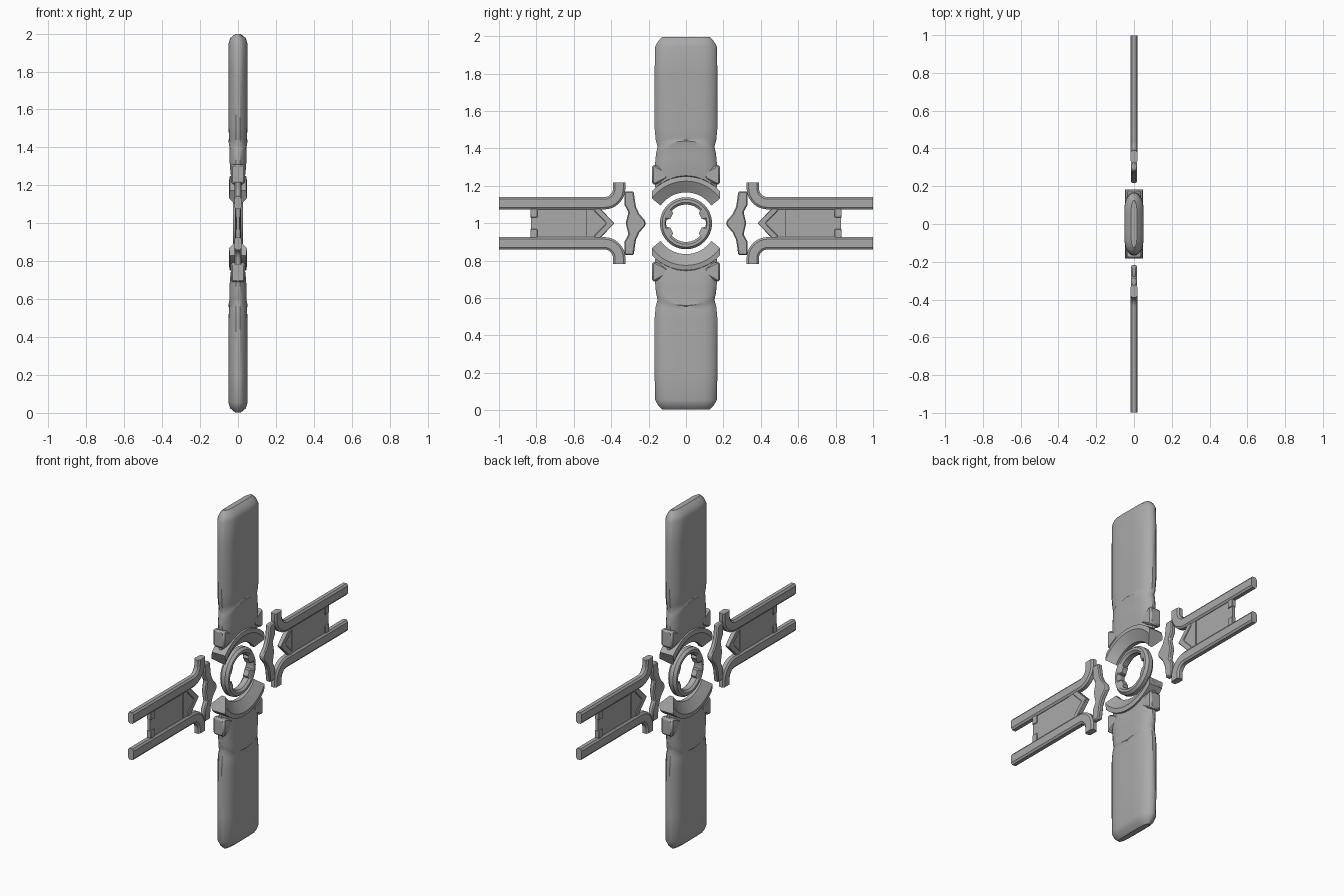
import bpy, bmesh, math
from mathutils import Vector

cube = bpy.data.objects.get("Cube")
if cube:
    bpy.data.objects.remove(cube)

grey = bpy.data.materials.new("mid grey")
grey.use_nodes = True
grey.diffuse_color = (0.4, 0.4, 0.4, 1)
grey.node_tree.nodes["Principled BSDF"].inputs["Base Color"].default_value = (0.4, 0.4, 0.4, 1)


def finish(name, bm, angle=30, bevel=0):
    """Turn a bmesh centred on the hub into a shaded object."""
    bmesh.ops.recalc_face_normals(bm, faces=bm.faces)
    bmesh.ops.translate(bm, verts=bm.verts, vec=(0, 0, 1))
    mesh = bpy.data.meshes.new(name)
    bm.to_mesh(mesh)
    bm.free()
    ob = bpy.data.objects.new(name, mesh)
    bpy.context.collection.objects.link(ob)
    mesh.materials.append(grey)
    if bevel:
        mod = ob.modifiers.new("edge", "BEVEL")
        mod.width = bevel
        mod.segments = 1
        mod.limit_method = "ANGLE"
    bpy.ops.object.select_all(action="DESELECT")
    ob.select_set(True)
    bpy.context.view_layer.objects.active = ob
    bpy.ops.object.shade_smooth_by_angle(angle=math.radians(angle))
    return ob


def loft(name, sections, closed=False, angle=30):
    """Skin a row of closed cross-sections."""
    bm = bmesh.new()
    rings = [[bm.verts.new(p) for p in s] for s in sections]
    pairs = list(zip(rings, rings[1:]))
    if closed:
        pairs.append((rings[-1], rings[0]))
    else:
        bm.faces.new(rings[0])
        bm.faces.new(rings[-1])
    for a, b in pairs:
        for i in range(len(a)):
            j = (i + 1) % len(a)
            bm.faces.new((a[i], a[j], b[j], b[i]))
    return finish(name, bm, angle)


def plate(name, outline, half, s=1, bevel=0.004):
    """Flat plate in the y-z plane; s flips it to the other side."""
    bm = bmesh.new()
    face = bm.faces.new([bm.verts.new((-half, s * y, z)) for y, z in outline])
    out = bmesh.ops.extrude_face_region(bm, geom=[face])
    moved = [g for g in out["geom"] if isinstance(g, bmesh.types.BMVert)]
    bmesh.ops.translate(bm, verts=moved, vec=(2 * half, 0, 0))
    return finish(name, bm, bevel=bevel)


def mirror_z(half_outline):
    return half_outline + [(y, -z) for y, z in reversed(half_outline) if z]


# Blade: rows of height, half width, half thickness and upward bow
ACROSS = [(-1, .22), (-.93, .5), (-.8, .82), (-.6, .98), (-.3, 1), (0, 1),
          (.3, 1), (.6, .98), (.8, .82), (.93, .5), (1, .22)]
BLADE = [(.19, .165, .036, .065), (.26, .165, .043, .05), (.32, .165, .046, .04),
         (.375, .16, .046, .04), (.395, .155, .05, .045), (.41, .152, .046, .035),
         (.445, .162, .048, .015), (.51, .168, .05, 0), (.8, .168, .05, 0),
         (.945, .165, .05, 0), (.975, .148, .042, 0), (.997, .125, .016, 0)]


def blade(name, s):
    rows = []
    for z, w, t, bow in BLADE:
        front = [(t * k, f * w, s * (z + bow * (1 - f * f))) for f, k in ACROSS]
        rows.append(front + [(-x, y, h) for x, y, h in reversed(front)])
    loft(name, rows, angle=40)


# Crescent collar: a revolved wedge with its ends cut straight
def crescent(name, s):
    profile = [(.165, .012), (.225, .047), (.25, .043)]
    profile += [(r, -x) for r, x in reversed(profile)]
    rows = []
    for i in range(25):
        row = []
        for r, x in profile:
            start = max(math.radians(35), math.acos(min(1, .182 / r)))
            a = start + (math.pi - 2 * start) * i / 24
            row.append((x, r * math.cos(a), s * r * math.sin(a)))
        rows.append(row)
    loft(name, rows)


for label, s in (("upper", 1), ("lower", -1)):
    blade(label + "_blade", s)
    crescent(label + "_crescent", s)
    for side, k in (("left", 1), ("right", -1)):
        lug = [(.183, .31), (.165, .312), (.10, .275), (.10, .238), (.165, .205), (.183, .21)]
        plate(f"{label}_{side}_lug", [(y, s * z) for y, z in lug], .037, k, .012)

# Hub ring with small tabs inside its hole
rows = []
for i in range(96):
    a = 2 * math.pi * i / 96
    tilt = math.degrees(math.asin(abs(math.sin(a))))
    hole = .106 if tilt < 13 else .086 if tilt < 40 else .1
    half = [(.139, .012), (.127, .027), (.112, .027), (hole, .016)]
    section = half + [(r, -x) for r, x in reversed(half)]
    rows.append([(x, r * math.cos(a), r * math.sin(a)) for r, x in section])
loft("hub_ring", rows, closed=True)


# Arm rail: chamfered bar that bends outward at its inner end
def rail(name, s, up):
    turn = [math.radians(90 * i / 8) for i in range(9)]
    path = [(.999, .107, 0)]
    path += [(.437 - .08 * math.sin(a), .187 - .08 * math.cos(a), a) for a in turn]
    path += [(.357, .217, math.pi / 2)]
    w, c, t, b = .033, .022, .019, .011
    bar = [(t, -c), (t, c), (b, w), (-b, w), (-t, c), (-t, -c), (-b, -w), (b, -w)]
    rows = [[(x, s * (y + d * math.sin(a)), up * (z + d * math.cos(a))) for x, d in bar]
            for y, z, a in path]
    loft(name, rows)


for side, s in (("left", 1), ("right", -1)):
    rail(side + "_upper_rail", s, 1)
    rail(side + "_lower_rail", s, -1)
    plate(side + "_web_panel", mirror_z([(.53, .08), (.83, .08)]), .008, s, 0)
    plate(side + "_web_rib", mirror_z([(.488, .08), (.526, .08)]), .011, s, 0)
    plate(side + "_web_tip", mirror_z([(.49, .075), (.42, 0)]), .008, s, 0)
    # Chevron edging round the tip
    plate(side + "_chevron", [(.49, .078), (.46, .08), (.382, 0), (.46, -.08),
                              (.49, -.078), (.49, -.066), (.425, 0), (.49, .066)], .013, s, .003)
    for end, k in (("upper", 1), ("lower", -1)):
        plate(f"{side}_{end}_web_tab", [(y, k * z) for y, z in
              [(.795, .032), (.832, .032), (.832, .08), (.795, .08)]], .013, s, .002)
    # Separate bow-shaped bracket facing the hub
    bow = [(.33, .17), (.28, .17), (.268, .09), (.25, .05), (.217, .012), (.217, -.012),
           (.25, -.05), (.268, -.09), (.28, -.17), (.33, -.17), (.33, -.10),
           (.308, -.06), (.322, 0), (.308, .06), (.33, .10)]
    plate(side + "_bow_bracket", bow, .015, s, .006)
